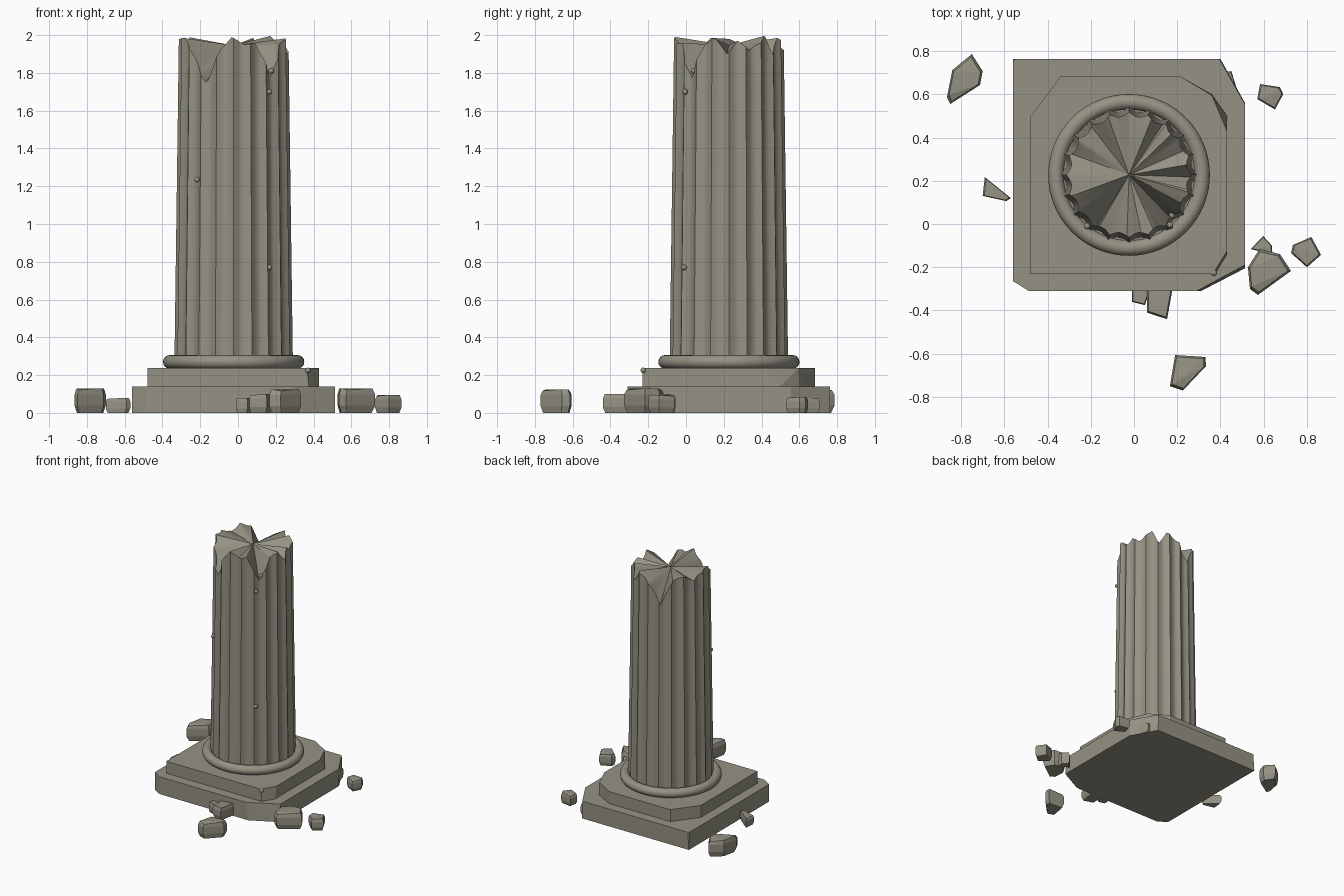
import bpy, bmesh, math
from mathutils import Vector

if "Cube" in bpy.data.objects:
    bpy.data.objects.remove(bpy.data.objects["Cube"])

CX, CY = -0.023, 0.227          # column axis

stone = bpy.data.materials.new("weathered_stone")
stone.diffuse_color = (0.30, 0.285, 0.23, 1)
stone.use_nodes = True
stone.node_tree.nodes["Principled BSDF"].inputs["Base Color"].default_value = stone.diffuse_color


def finish(name, bm, smooth=False):
    bmesh.ops.recalc_face_normals(bm, faces=bm.faces[:])
    me = bpy.data.meshes.new(name)
    bm.to_mesh(me)
    bm.free()
    ob = bpy.data.objects.new(name, me)
    bpy.context.collection.objects.link(ob)
    me.materials.append(stone)
    if smooth:
        bpy.context.view_layer.objects.active = ob
        ob.select_set(True)
        bpy.ops.object.shade_smooth_by_angle(angle=math.radians(30))
        ob.select_set(False)
    return ob


def hull(name, pts):
    bm = bmesh.new()
    for p in pts:
        bm.verts.new(p)
    res = bmesh.ops.convex_hull(bm, input=bm.verts[:])
    junk = [v for v in res["geom_interior"] + res["geom_unused"]
            if isinstance(v, bmesh.types.BMVert)]
    bmesh.ops.delete(bm, geom=list(set(junk)), context='VERTS')
    bmesh.ops.dissolve_limit(bm, angle_limit=math.radians(1),
                             verts=bm.verts[:], edges=bm.edges[:])
    return finish(name, bm)


def slab(name, bottom, top, z0, z1):
    return hull(name, [(x, y, z0) for x, y in bottom] + [(x, y, z1) for x, y in top])


# lower plinth with broken corners
slab("lower_plinth",
     [(-0.56, 0.763), (0.40, 0.763), (0.513, 0.56), (0.513, -0.205), (0.31, -0.31),
      (-0.486, -0.31), (-0.56, -0.264)],
     [(-0.56, 0.75), (-0.55, 0.763), (0.395, 0.763), (0.513, 0.555), (0.513, -0.19),
      (0.29, -0.31), (-0.486, -0.31), (-0.56, -0.264)], 0, 0.14)

# upper plinth
slab("upper_plinth",
     [(-0.48, 0.495), (-0.338, 0.684), (0.213, 0.684), (0.36, 0.60), (0.43, 0.50),
      (0.43, -0.14), (0.375, -0.231), (-0.48, -0.231)],
     [(-0.48, 0.495), (-0.338, 0.684), (0.213, 0.684), (0.36, 0.595), (0.43, 0.43),
      (0.43, -0.125), (0.365, -0.231), (-0.48, -0.231)], 0.14, 0.237)

# rounded base ring
bm = bmesh.new()
NU, NV = 64, 16
ring = [[bm.verts.new((CX + (0.338 + 0.036 * math.cos(b)) * math.cos(a),
                       CY + (0.338 + 0.036 * math.cos(b)) * math.sin(a),
                       0.27 + 0.036 * math.sin(b)))
         for b in (j * math.tau / NV for j in range(NV))]
        for a in (i * math.tau / NU for i in range(NU))]
for i in range(NU):
    for j in range(NV):
        k, l = (i + 1) % NU, (j + 1) % NV
        bm.faces.new((ring[i][j], ring[k][j], ring[k][l], ring[i][l]))
finish("base_ring", bm, True)

# fluted shaft with jagged broken top: (angle in degrees, rim height)
BREAK = [(-180, 1.98), (-160, 1.985), (-143, 1.92), (-121, 1.745), (-105, 1.92),
         (-92, 1.99), (-78, 1.95), (-65, 1.96), (-46, 1.775), (-28, 1.95),
         (-15, 1.985), (-2, 1.90), (10, 1.97), (23, 1.92), (36, 1.96), (45, 2.0),
         (55, 1.88), (68, 1.985), (80, 1.95), (90, 1.92), (110, 1.77), (128, 1.96),
         (145, 1.99), (160, 1.94), (180, 1.98)]


def rim(deg):
    for (a, h), (b, k) in zip(BREAK, BREAK[1:]):
        if a <= deg <= b:
            return h + (k - h) * (deg - a) / (b - a)


FLUTES, STEPS = 20, 9
N = FLUTES * STEPS
bm = bmesh.new()
cols = []
for i in range(N):
    deg = -180 + i * 360 / N
    t = math.radians(deg)
    groove = 0.02 * abs(math.sin(t * FLUTES / 2))
    col = []
    for z in (0.235, 0.8, 1.3, 1.7, rim(deg)):
        r = 0.314 - 0.024 * (z - 0.235) / 1.76 - groove
        col.append(bm.verts.new((CX + r * math.cos(t), CY + r * math.sin(t), z)))
    cols.append(col)
tip = bm.verts.new((CX, CY, 1.945))
for i in range(N):
    a, b = cols[i], cols[(i + 1) % N]
    for j in range(4):
        bm.faces.new((a[j], b[j], b[j + 1], a[j + 1]))
    bm.faces.new((a[4], b[4], tip))
bm.faces.new([c[0] for c in reversed(cols)])
finish("fluted_shaft", bm, True)

# fallen rubble: height and outline of each stone
RUBBLE = [
    (0.13, [(-.75, .786), (-.70, .707), (-.712, .643), (-.85, .555), (-.865, .587), (-.84, .712)]),
    (0.08, [(-.69, .217), (-.57, .12), (-.59, .106), (-.70, .13)]),
    (0.085, [(.583, .647), (.675, .633), (.69, .60), (.652, .53), (.57, .578)]),
    (0.13, [(.58, -.116), (.675, -.139), (.726, -.217), (.573, -.328), (.536, -.30), (.527, -.2)]),
    (0.10, [(.597, -.055), (.638, -.1), (.64, -.14), (.54, -.116)]),
    (0.095, [(.82, -.06), (.865, -.143), (.80, -.2), (.726, -.134), (.735, -.097)]),
    (0.10, [(.06, -.29), (.18, -.29), (.153, -.44), (.06, -.41)]),
    (0.08, [(-.01, -.29), (-.01, -.36), (.05, -.375), (.08, -.29)]),
    (0.125, [(.19, -.606), (.33, -.615), (.333, -.657), (.226, -.77), (.166, -.75)]),
    (0.075, [(.40, .70), (.45, .707), (.476, .624), (.43, .60)]),
]
for n, (h, outline) in enumerate(RUBBLE):
    c = sum((Vector(p) for p in outline), Vector((0, 0))) / len(outline)
    pts = []
    for i, p in enumerate(outline):
        d = Vector(p) - c
        top = h if i % 3 else h * 0.93
        for s, z in ((0.85, 0), (1, h * 0.3), (1, h * 0.75), (0.88, top)):
            pts.append((c.x + d.x * s, c.y + d.y * s, z))
    hull(f"rubble_{n + 1}", pts)

# tiny chips stuck to the stone
CHIPS = [(-.217, -.01, 1.235), (.167, -.005, 1.70), (.167, -.01, .77), (.176, .04, 1.81),
         (.37, -.226, .225)]
for n, p in enumerate(CHIPS):
    bm = bmesh.new()
    bmesh.ops.create_icosphere(bm, subdivisions=2, radius=0.015)
    bmesh.ops.translate(bm, verts=bm.verts[:], vec=p)
    finish(f"chip_{n + 1}", bm, True)
